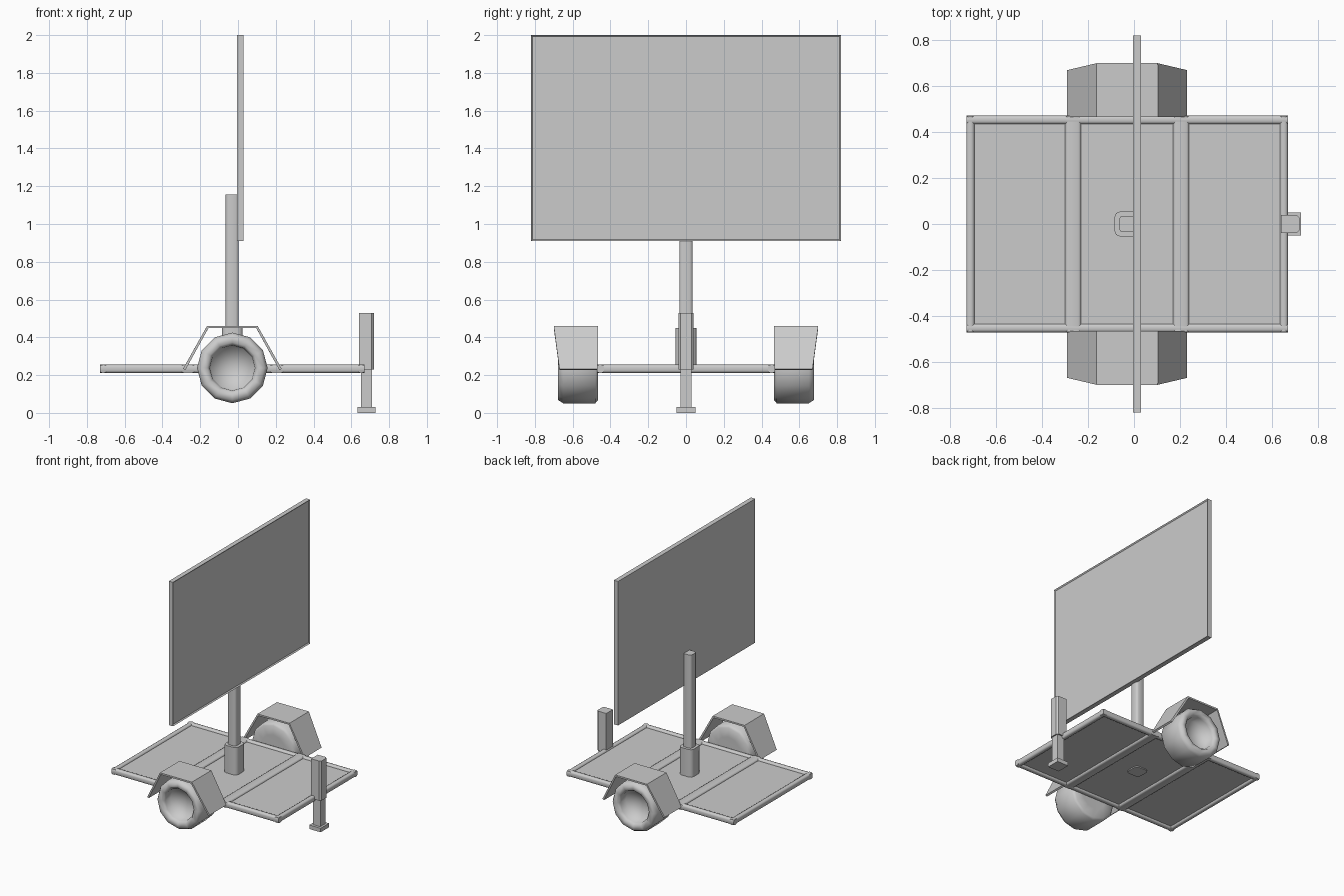
import bpy, bmesh, math
from mathutils import Matrix

cube = bpy.data.objects.get("Cube")
if cube:
    bpy.data.objects.remove(cube, do_unlink=True)

grey = bpy.data.materials.new("plain grey")
grey.use_nodes = True
colour = (0.6, 0.6, 0.6, 1)
grey.diffuse_color = colour
grey.node_tree.nodes["Principled BSDF"].inputs["Base Color"].default_value = colour


def finish(name, bm, smooth=False):
    bmesh.ops.recalc_face_normals(bm, faces=bm.faces)
    mesh = bpy.data.meshes.new(name)
    for f in bm.faces:
        f.smooth = smooth
    bm.to_mesh(mesh)
    bm.free()
    mesh.materials.append(grey)
    ob = bpy.data.objects.new(name, mesh)
    bpy.context.collection.objects.link(ob)
    return ob


def box_mesh(x, y, z):
    bm = bmesh.new()
    bmesh.ops.create_cube(bm, size=1)
    for v in bm.verts:
        v.co = [r[0] if c < 0 else r[1] for c, r in zip(v.co, (x, y, z))]
    return bm


def box(name, x, y, z):
    return finish(name, box_mesh(x, y, z))


def tube(name, x, y, z, axis, bevel):
    """Square tube with chamfered long edges and soft shading."""
    bm = box_mesh(x, y, z)
    long_edges = [e for e in bm.edges
                  if abs(e.verts[0].co[axis] - e.verts[1].co[axis]) > 1e-4]
    bmesh.ops.bevel(bm, geom=long_edges, offset=bevel, segments=2,
                    profile=0.5, affect='EDGES')
    ob = finish(name, bm, True)
    bpy.ops.object.select_all(action='DESELECT')
    ob.select_set(True)
    bpy.context.view_layer.objects.active = ob
    bpy.ops.object.shade_smooth_by_angle(angle=math.radians(50))
    return ob


def lathe(name, profile, sides, matrix):
    """Spin (radius, height) points about z, then place with a matrix."""
    bm = bmesh.new()
    rings = []
    for r, h in profile:
        if r == 0:
            rings.append([bm.verts.new((0, 0, h))] * sides)
        else:
            rings.append([bm.verts.new((r * math.cos(a), r * math.sin(a), h))
                          for a in (math.tau * i / sides for i in range(sides))])
    for low, high in zip(rings, rings[1:]):
        for i in range(sides):
            j = (i + 1) % sides
            quad = dict.fromkeys((low[i], low[j], high[j], high[i]))
            bm.faces.new(list(quad))
    bm.transform(matrix)
    return finish(name, bm, True)


# Display board with a recessed screen on the +x side
bm = box_mesh((-0.005, 0.03), (-0.82, 0.82), (0.91, 2.0))
face = max(bm.faces, key=lambda f: f.calc_center_median().x)
bmesh.ops.inset_region(bm, faces=[face], thickness=0.012)
bmesh.ops.translate(bm, verts=face.verts, vec=(-0.008, 0, 0))
finish("display_board", bm)

# Mast and its sleeve
tube("mast", (-0.065, 0.003), (-0.035, 0.035), (0.24, 1.155), 2, 0.015)
tube("mast_sleeve", (-0.085, 0.025), (-0.055, 0.055), (0.22, 0.45), 2, 0.025)

# Trailer frame and deck plates
rail_z = (0.212, 0.255)
for name, inner, outer in (("right", -0.435, -0.472), ("left", 0.435, 0.472)):
    tube("side_rail_" + name, (-0.73, 0.67), sorted((inner, outer)), rail_z, 0, 0.012)
for name, x0, x1 in (("rear", -0.73, -0.695), ("mid_rear", -0.30, -0.23),
                     ("mid_front", 0.17, 0.24), ("front", 0.635, 0.67)):
    tube("cross_rail_" + name, (x0, x1), (-0.47, 0.47), rail_z, 1, 0.012)
for name, x0, x1 in (("rear", -0.70, -0.29), ("centre", -0.24, 0.18), ("front", 0.23, 0.64)):
    box("deck_plate_" + name, (x0, x1), (-0.44, 0.44), (0.228, 0.242))

# Wheels and bent fenders on both sides
tyre = [(0, 0.468), (0.10, 0.466), (0.17, 0.466), (0.187, 0.48), (0.187, 0.65),
        (0.17, 0.677), (0.135, 0.677), (0.12, 0.655), (0.115, 0.60), (0, 0.585)]
bends = [(-0.285, 0.23, 0.67), (-0.16, 0.455, 0.70), (0.10, 0.455, 0.70), (0.225, 0.23, 0.67)]
for name, side in (("left", 1), ("right", -1)):
    place = Matrix.Translation((-0.03, 0, 0.238)) @ Matrix.Rotation(-side * math.pi / 2, 4, 'X')
    lathe("wheel_" + name, tyre, 12, place)
    bm = bmesh.new()
    rows = [(bm.verts.new((x, side * 0.467, z)), bm.verts.new((x, side * y, z)))
            for x, z, y in bends]
    for a, b in zip(rows, rows[1:]):
        bm.faces.new((a[0], a[1], b[1], b[0]))
    fender = finish("fender_" + name, bm)
    solid = fender.modifiers.new("thickness", 'SOLIDIFY')
    solid.thickness = 0.014
    solid.offset = 0

# Support jack at the +x end
bm = box_mesh((0.64, 0.72), (-0.04, 0.04), (0.23, 0.53))
edges = [e for e in bm.edges if all(v.co.x > 0.7 for v in e.verts)
         and abs(e.verts[0].co.z - e.verts[1].co.z) > 0.1]
bmesh.ops.bevel(bm, geom=edges, offset=0.012, segments=1, affect='EDGES')
finish("jack_housing", bm)
box("jack_leg", (0.65, 0.71), (-0.03, 0.03), (0.02, 0.24))
box("jack_foot", (0.632, 0.727), (-0.05, 0.05), (0, 0.03))
